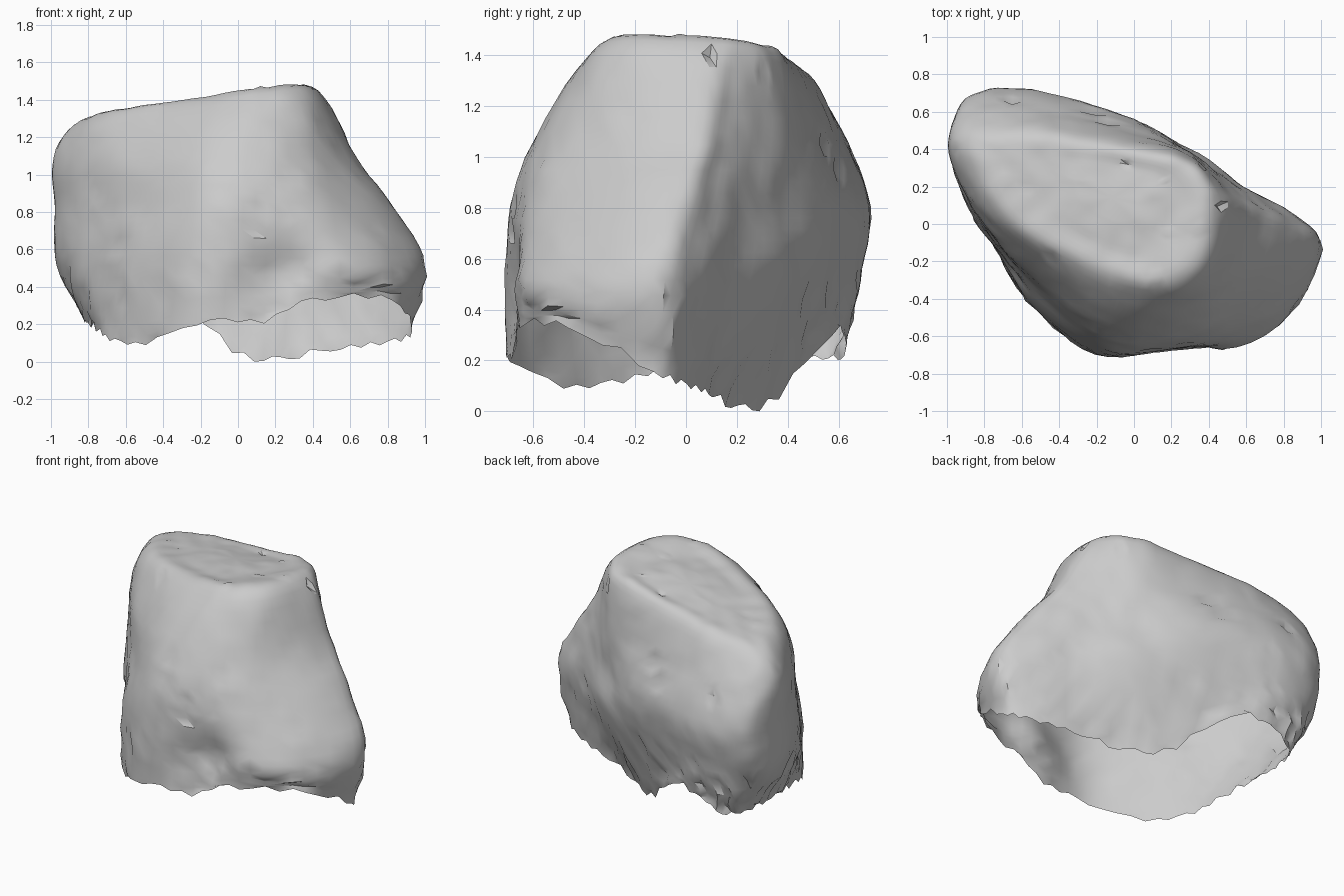
import bpy, bmesh, math, random
from mathutils import Vector, noise

cube = bpy.data.objects.get("Cube")
if cube:
    bpy.data.objects.remove(cube, do_unlink=True)
random.seed(7)

# matching outlines, counter-clockwise from the right-hand tip
RIM = [(.93, -.13, .17), (.8, 0, .12), (.55, .09, .09), (.28, .18, .03), (.03, .32, .03),
       (-.3, .56, .31), (-.55, .63, .29), (-.72, .6, .22), (-.8, .48, .22), (-.82, .32, .22),
       (-.77, .05, .19), (-.71, -.2, .15), (-.55, -.43, .09), (-.22, -.69, .2), (.14, -.69, .23),
       (.47, -.66, .34), (.82, -.46, .35)]
WIDE = [(1, -.13), (.86, .05), (.6, .18), (.35, .36), (0, .51), (-.35, .62), (-.58, .68), (-.8, .66),
        (-.93, .57), (-.97, .38), (-.88, .08), (-.72, -.17), (-.51, -.46), (-.2, -.7), (.15, -.7),
        (.48, -.69), (.82, -.48)]
UPPER = [(.63, .06), (.54, .16), (.44, .26), (.28, .39), (0, .49), (-.35, .58), (-.6, .61), (-.82, .6),
         (-.95, .53), (-.98, .38), (-.86, .1), (-.68, -.13), (-.46, -.32), (-.14, -.56), (.16, -.565),
         (.42, -.42), (.58, -.17)]
TOP = [(.43, .1), (.41, .2), (.35, .29), (.23, .36), (0, .41), (-.3, .46), (-.52, .48), (-.7, .47),
       (-.82, .44), (-.84, .34), (-.76, .13), (-.6, -.04), (-.38, -.18), (-.07, -.33), (.15, -.35),
       (.33, -.27), (.41, -.09)]
# (centre, radius, depth) of hollows in the sides
DENTS = [((.28, -.68, .5), .18, .08), ((.05, -.7, .4), .1, .03)]


def spline(a, b, c, d, t):
    """Catmull-Rom point between b and c."""
    return .5 * (2 * b + (c - a) * t + (2 * a - 5 * b + 4 * c - d) * t * t
                 + (3 * b - a - 3 * c + d) * t ** 3)


def crown_z(x, y):
    return 1.405 + .11 * x - .06 * y


def column(i):
    """Control points of one wall line, from the open rim to the crown."""
    w, t = WIDE[i], TOP[i]
    wide = Vector((*w, .52))
    upper = Vector((*UPPER[i], 1.1))
    mid = wide.lerp(upper, .5)
    if w[0] > .7 and w[1] < 0:      # right-hand tip
        mid.x += .03
    if w[1] > .4:                   # back bulge
        mid.y += .12 * w[1]
    elif w[1] < -.6:                # front bulge
        mid.y -= .035
    pts = [Vector(RIM[i]), wide, mid, upper, Vector((*t, crown_z(*t)))]
    for f, rise in ((.6, .02), (.25, .03)):
        p = Vector((-.12, .14, 0)).lerp(pts[4], f)
        p.z = crown_z(p.x, p.y) + rise
        pts.append(p)
    return pts


def densify(rows, steps, closed):
    n, out = len(rows), []
    for i in range(n if closed else n - 1):
        ids = [(i + k) % n if closed else min(max(i + k, 0), n - 1) for k in (-1, 0, 1, 2)]
        for s in range(steps):
            out.append([spline(*(rows[j][m] for j in ids), s / steps) for m in range(len(rows[0]))])
    if not closed:
        out.append(rows[-1])
    return out


cols = densify([column(i) for i in range(len(WIDE))], 5, True)
rings = densify([list(r) for r in zip(*cols)], 6, False)

# stone shell, open underneath
bm = bmesh.new()
grid = [[bm.verts.new(p) for p in ring] for ring in rings]
n = len(cols)
for a, b in zip(grid, grid[1:]):
    for j in range(n):
        k = (j + 1) % n
        bm.faces.new((a[j], a[k], b[k], b[j]))
centre = bm.verts.new((-.12, .14, crown_z(-.12, .14) + .03))
for j in range(n):
    bm.faces.new((grid[-1][j], grid[-1][(j + 1) % n], centre))
bm.normal_update()

# hollows, broad lumps and fine grain
moves = {}
for v in bm.verts:
    d = .008 * noise.noise(v.co * 3.2) + .008 * noise.noise(v.co * 9)
    for c, r, depth in DENTS:
        d -= depth * math.exp(-((v.co - Vector(c)).length / r) ** 2)
    moves[v] = v.normal * d
for v, m in moves.items():
    v.co += m

# ragged rim, with rough crumpled stone just above it
for i, ring in enumerate(grid[:6]):
    for v in ring:
        if i == 0:
            v.co.z = max(0, v.co.z + random.uniform(-.025, .025))
        elif random.random() < .3:
            v.co += v.normal * random.uniform(-.02, .015)

# scattered chips
for v in [v for ring in grid[6:-6] for v in ring]:
    if random.random() < .015:
        v.co += v.normal * random.uniform(-.03, .012)

low = min(v.co.z for v in bm.verts)
for v in bm.verts:
    v.co.z -= low
bmesh.ops.triangulate(bm, faces=bm.faces[:])
mesh = bpy.data.meshes.new("boulder")
bm.to_mesh(mesh)
bm.free()
boulder = bpy.data.objects.new("boulder", mesh)
bpy.context.collection.objects.link(boulder)

# plain grey stone
stone = bpy.data.materials.new("grey_stone")
stone.use_nodes = True
GREY = (.6, .6, .6, 1)
stone.diffuse_color = GREY
bsdf = stone.node_tree.nodes["Principled BSDF"]
bsdf.inputs["Base Color"].default_value = GREY
bsdf.inputs["Roughness"].default_value = .9
mesh.materials.append(stone)

bpy.ops.object.select_all(action="DESELECT")
boulder.select_set(True)
bpy.context.view_layer.objects.active = boulder
bpy.ops.object.shade_smooth_by_angle(angle=math.radians(35))
